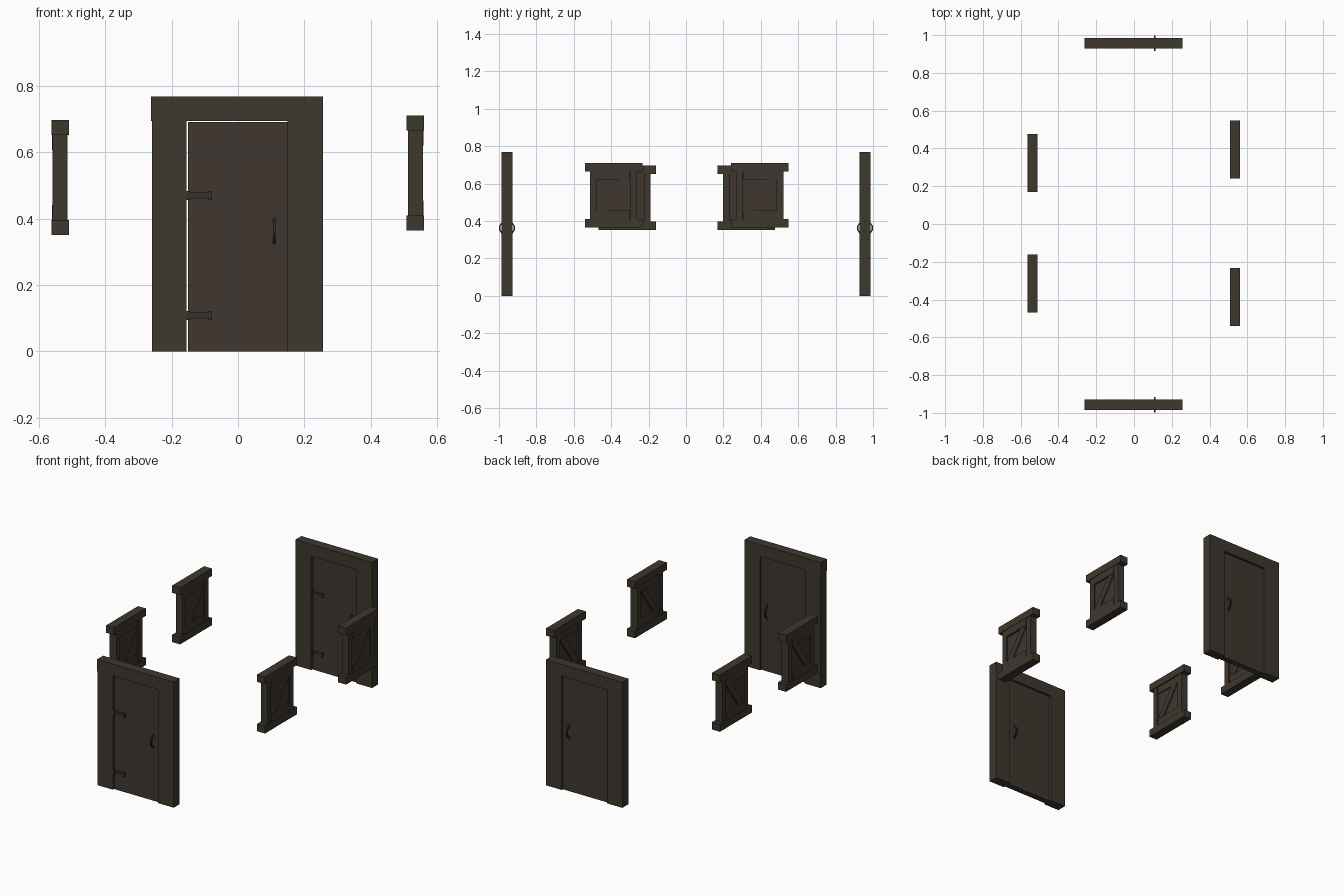
import bpy, bmesh

if "Cube" in bpy.data.objects:
    bpy.data.objects.remove(bpy.data.objects["Cube"])


def mat(name, rgb):
    m = bpy.data.materials.new(name)
    m.diffuse_color = (*rgb, 1)
    m.use_nodes = True
    m.node_tree.nodes["Principled BSDF"].inputs["Base Color"].default_value = m.diffuse_color
    return m


FRAME = mat("frame wood", (0.048, 0.038, 0.027))
DOOR = mat("door wood", (0.050, 0.037, 0.029))
METAL = mat("dark iron", (0.032, 0.028, 0.025))


def prism(name, outline, x0, x1, material):
    """Extrude a (y, z) outline along x."""
    bm = bmesh.new()
    face = bm.faces.new([bm.verts.new((x0, y, z)) for y, z in outline])
    ext = bmesh.ops.extrude_face_region(bm, geom=[face])["geom"]
    bmesh.ops.translate(bm, vec=(x1 - x0, 0, 0),
                        verts=[v for v in ext if isinstance(v, bmesh.types.BMVert)])
    bmesh.ops.recalc_face_normals(bm, faces=bm.faces)
    me = bpy.data.meshes.new(name)
    bm.to_mesh(me)
    bm.free()
    me.materials.append(material)
    ob = bpy.data.objects.new(name, me)
    bpy.context.collection.objects.link(ob)
    return ob


def box(name, x, y, z, material):
    return prism(name, [(y[0], z[0]), (y[1], z[0]), (y[1], z[1]), (y[0], z[1])],
                 x[0], x[1], material)


def door(cy):
    def b(name, x, y, z, m):
        box(name, x, (cy + y[0], cy + y[1]), z, m)

    # frame
    b("door_post_left", (-0.26, -0.155), (-0.029, 0.029), (0, 0.695), FRAME)
    b("door_post_right", (0.15, 0.256), (-0.029, 0.029), (0, 0.695), FRAME)
    b("door_lintel", (-0.262, 0.256), (-0.029, 0.029), (0.695, 0.768), FRAME)
    # leaf
    b("door_leaf", (-0.151, 0.149), (-0.018, 0.018), (0, 0.692), DOOR)
    # strap hinges on the front
    for z in (0.108, 0.47):
        b("hinge_strap", (-0.153, -0.08), (-0.023, -0.017), (z - 0.009, z + 0.009), METAL)
        b("hinge_knuckle", (-0.155, -0.145), (-0.026, -0.014), (z - 0.013, z + 0.013), METAL)
        b("hinge_tip", (-0.09, -0.079), (-0.025, -0.017), (z - 0.014, z + 0.014), METAL)
    # bowed handles on both faces
    bow = [(0.016, 0.32), (0.030, 0.333), (0.042, 0.35), (0.042, 0.374),
           (0.030, 0.391), (0.016, 0.404)]
    inner = [(y - 0.006, 0.362 + (z - 0.362) * 0.86) for y, z in reversed(bow)]
    for s in (-1, 1):
        prism("door_handle", [(cy + s * y, z) for y, z in bow + inner],
              0.105, 0.113, METAL)
        for z in (0.325, 0.399):
            b("handle_plate", (0.103, 0.115), sorted((s * 0.017, s * 0.021)),
              (z - 0.008, z + 0.008), METAL)


def window(cx, cy, cz):
    side = 1 if cx > 0 else -1

    def b(name, x, y, z, m):
        box(name, (cx + x[0], cx + x[1]), (cy + y[0], cy + y[1]), (cz + z[0], cz + z[1]), m)

    # head and sill bars
    b("window_head", (-0.0265, 0.0265), (-0.154, 0.154), (0.128, 0.173), FRAME)
    b("window_sill", (-0.0265, 0.0265), (-0.154, 0.154), (-0.173, -0.128), FRAME)
    # side posts
    for s in (-1, 1):
        b("window_post", (-0.0225, 0.0225), sorted((s * 0.09, s * 0.125)),
          (-0.128, 0.128), FRAME)
    # shutter panel with battens and a diagonal brace
    b("shutter_panel", (-0.013, 0.013), (-0.09, 0.09), (-0.128, 0.128), DOOR)
    x = sorted((side * 0.0245, -side * 0.019))
    for z in ((0.083, 0.128), (-0.128, -0.083)):
        b("shutter_batten", x, (-0.088, 0.088), z, DOOR)
    diag = [(-0.085, -0.083), (-0.035, -0.083), (0.085, 0.083), (0.035, 0.083)]
    prism("shutter_brace", [(cy + y, cz + z) for y, z in diag],
          cx - 0.021, cx + 0.021, DOOR)


for y in (-0.957, 0.957):
    door(y)
for pos in ((0.535, 0.395, 0.538), (0.535, -0.387, 0.538),
            (-0.5365, 0.323, 0.5245), (-0.5365, -0.315, 0.5245)):
    window(*pos)
